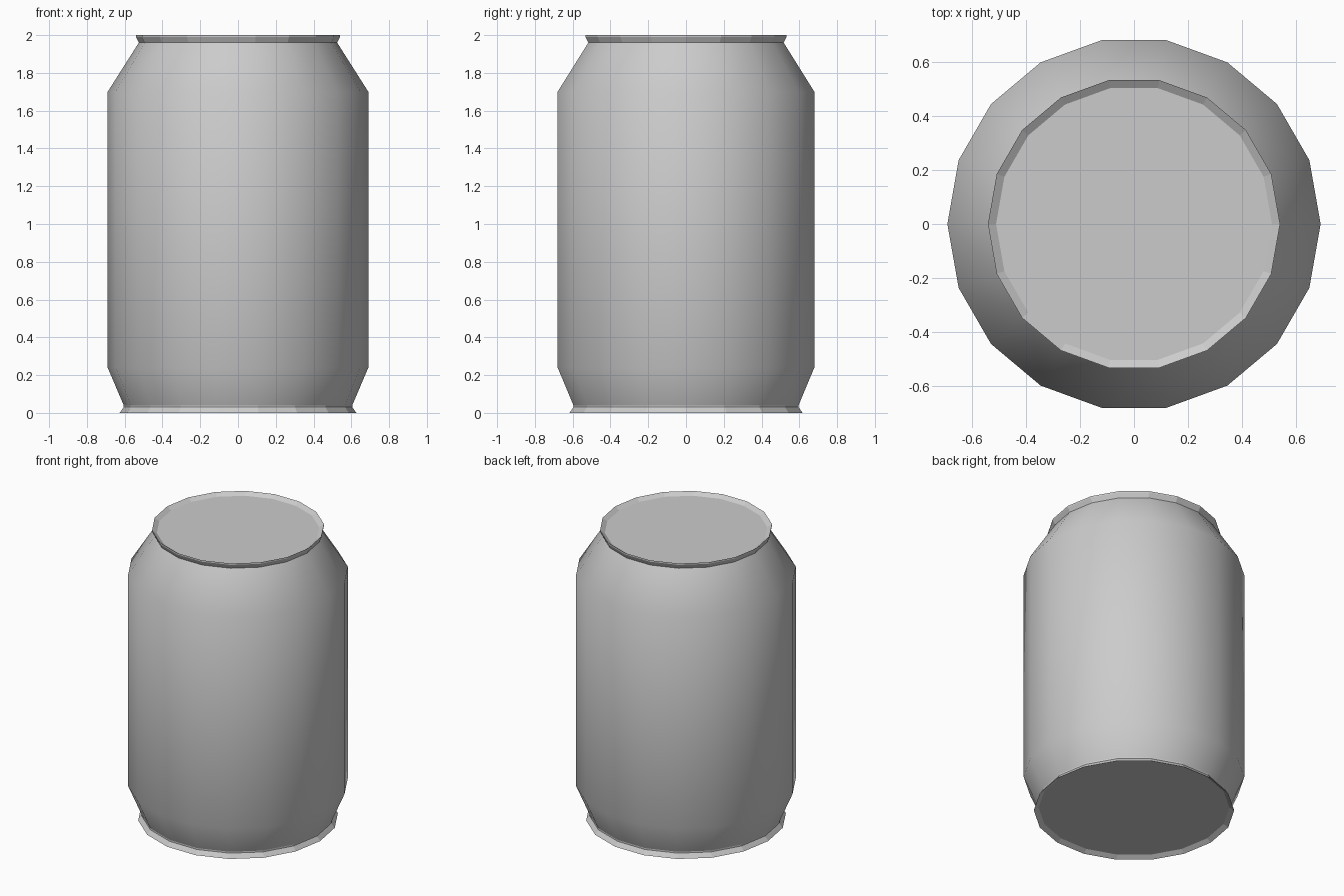
import bpy, bmesh, math

if "Cube" in bpy.data.objects:
    bpy.data.objects.remove(bpy.data.objects["Cube"])

SIDES = 18


def lathe(name, profile, smooth=False, cap=None):
    """Spin (radius, z) points listed bottom-outside to top; cap closes ring 0 or -1."""
    bm = bmesh.new()
    rings = []
    for r, z in profile:
        rings.append([bm.verts.new((r * math.cos(2 * math.pi * i / SIDES),
                                    r * math.sin(2 * math.pi * i / SIDES), z))
                      for i in range(SIDES)])
    for a, b in zip(rings, rings[1:]):
        for i in range(SIDES):
            j = (i + 1) % SIDES
            f = bm.faces.new((a[i], a[j], b[j], b[i]))
            f.smooth = smooth
    if cap == "top":
        bm.faces.new(rings[-1])
    elif cap == "bottom":
        bm.faces.new(rings[0][::-1])
    mesh = bpy.data.meshes.new(name)
    bm.to_mesh(mesh)
    bm.free()
    obj = bpy.data.objects.new(name, mesh)
    bpy.context.collection.objects.link(obj)
    return obj


# Smooth wall: tapered foot, straight side, sloping shoulder
lathe("can_body", [(0.605, 0.04), (0.69, 0.24), (0.69, 1.70), (0.525, 1.96)], smooth=True)

# Flared, faceted rim with the recessed lid
lathe("top_rim_and_lid", [(0.525, 1.96), (0.54, 1.99), (0.54, 2.0), (0.51, 1.98)], cap="top")

# Flared, faceted foot rim with the recessed base
lathe("bottom_rim_and_base", [(0.597, 0.02), (0.627, 0.0), (0.605, 0.03), (0.605, 0.04)], cap="bottom")
